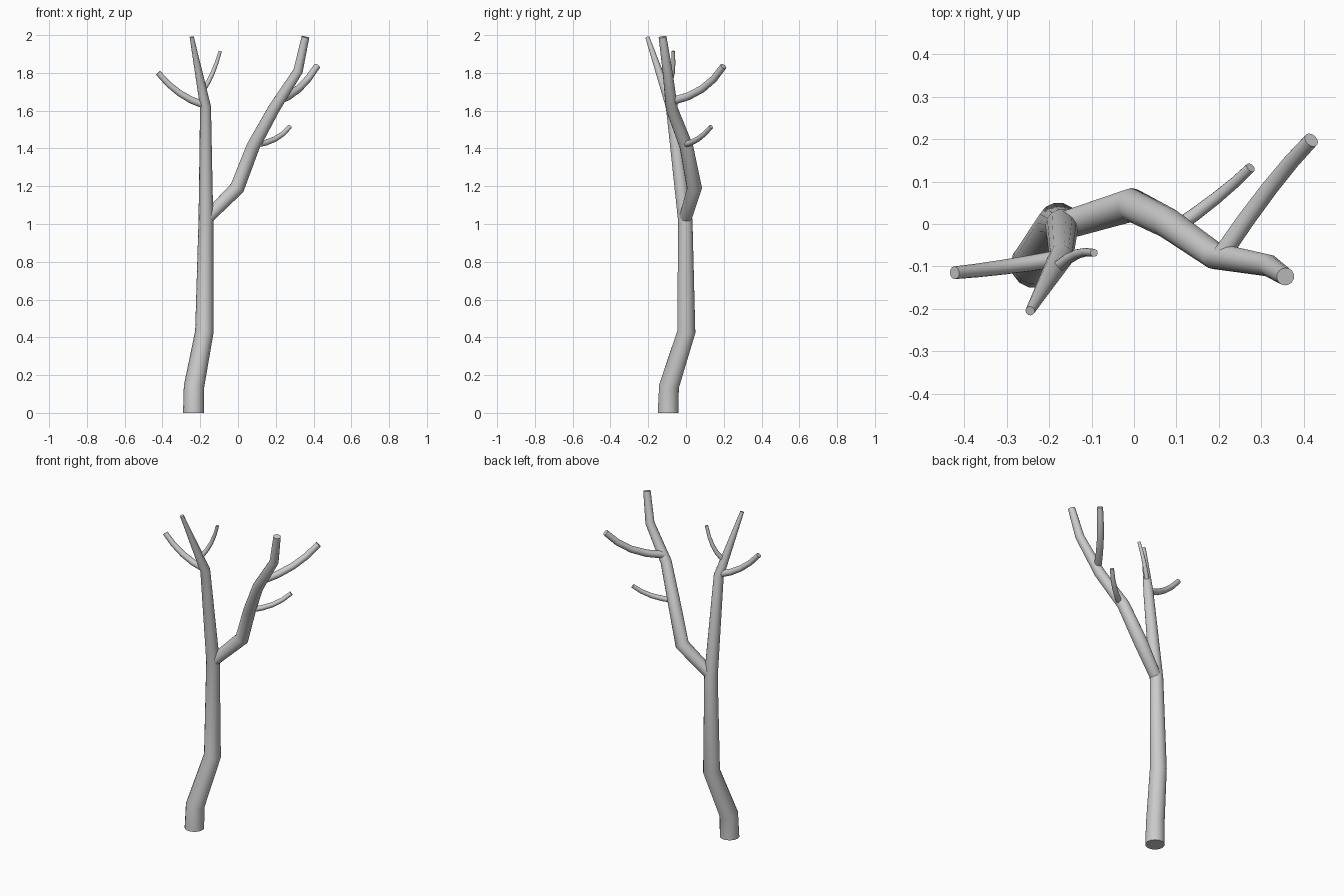
import bpy, bmesh, math
from mathutils import Vector

if "Cube" in bpy.data.objects:
    bpy.data.objects.remove(bpy.data.objects["Cube"])

SIDES = 14


def limb(name, path):
    """Sweep a tapering round section along (x, y, z, radius) points."""
    pts = [Vector(p[:3]) for p in path]
    bm = bmesh.new()
    rings, ref = [], Vector((1, 0, 0))
    if abs((pts[1] - pts[0]).normalized().x) > 0.8:
        ref = Vector((0, 1, 0))
    for i, p in enumerate(pts):
        t = Vector()
        if i > 0:
            t += (p - pts[i - 1]).normalized()
        if i < len(pts) - 1:
            t += (pts[i + 1] - p).normalized()
        t.normalize()
        if name == "trunk" and i == 0:
            t = Vector((0, 0, 1))          # flat foot on the ground
        u = (ref - t * ref.dot(t)).normalized()
        v = t.cross(u)
        ref = u
        r = path[i][3]
        rings.append([bm.verts.new(p + r * (u * math.cos(a) + v * math.sin(a)))
                      for a in (2 * math.pi * k / SIDES for k in range(SIDES))])
    for a, b in zip(rings, rings[1:]):
        for k in range(SIDES):
            n = (k + 1) % SIDES
            bm.faces.new((a[k], a[n], b[n], b[k]))
    bm.faces.new(rings[0][::-1])
    bm.faces.new(rings[-1])
    mesh = bpy.data.meshes.new(name)
    bm.to_mesh(mesh)
    bm.free()
    ob = bpy.data.objects.new(name, mesh)
    bpy.context.collection.objects.link(ob)
    bpy.context.view_layer.objects.active = ob
    bpy.ops.object.select_all(action='DESELECT')
    ob.select_set(True)
    bpy.ops.object.shade_smooth_by_angle(angle=math.radians(40))
    return ob


def twig(name, start, mid, end, r0, r1, steps=4):
    """Curved twig: parabola through three points."""
    a, m, b = Vector(start), Vector(mid), Vector(end)
    path = []
    for i in range(steps + 1):
        t = i / steps
        p = a * (1 - t) * (1 - 2 * t) + m * 4 * t * (1 - t) + b * t * (2 * t - 1)
        path.append((*p, r0 + (r1 - r0) * t))
    return limb(name, path)


# Trunk, bending near the foot and again at the crown
limb("trunk", [(-0.235, -0.095, 0.00, 0.056), (-0.233, -0.09, 0.14, 0.054),
               (-0.178, 0.002, 0.43, 0.049), (-0.170, -0.004, 1.02, 0.039),
               (-0.172, -0.078, 1.62, 0.029), (-0.245, -0.205, 1.99, 0.011)])

# Main side branch
limb("main_branch", [(-0.160, -0.002, 1.035, 0.034), (-0.005, 0.045, 1.19, 0.040),
                     (0.080, 0.002, 1.41, 0.036), (0.190, -0.075, 1.61, 0.032),
                     (0.318, -0.098, 1.81, 0.026), (0.357, -0.124, 1.99, 0.021)])

# Twigs
twig("trunk_twig_left", (-0.18, -0.082, 1.63), (-0.31, -0.102, 1.693),
     (-0.423, -0.115, 1.80), 0.020, 0.015)
twig("trunk_twig_right", (-0.178, -0.100, 1.72), (-0.134, -0.071, 1.80),
     (-0.094, -0.068, 1.915), 0.014, 0.009)
twig("branch_twig_lower", (0.09, -0.015, 1.42), (0.195, 0.062, 1.449),
     (0.275, 0.133, 1.515), 0.017, 0.012)
twig("branch_twig_upper", (0.205, -0.075, 1.65), (0.32, 0.085, 1.715),
     (0.418, 0.198, 1.835), 0.022, 0.018)
